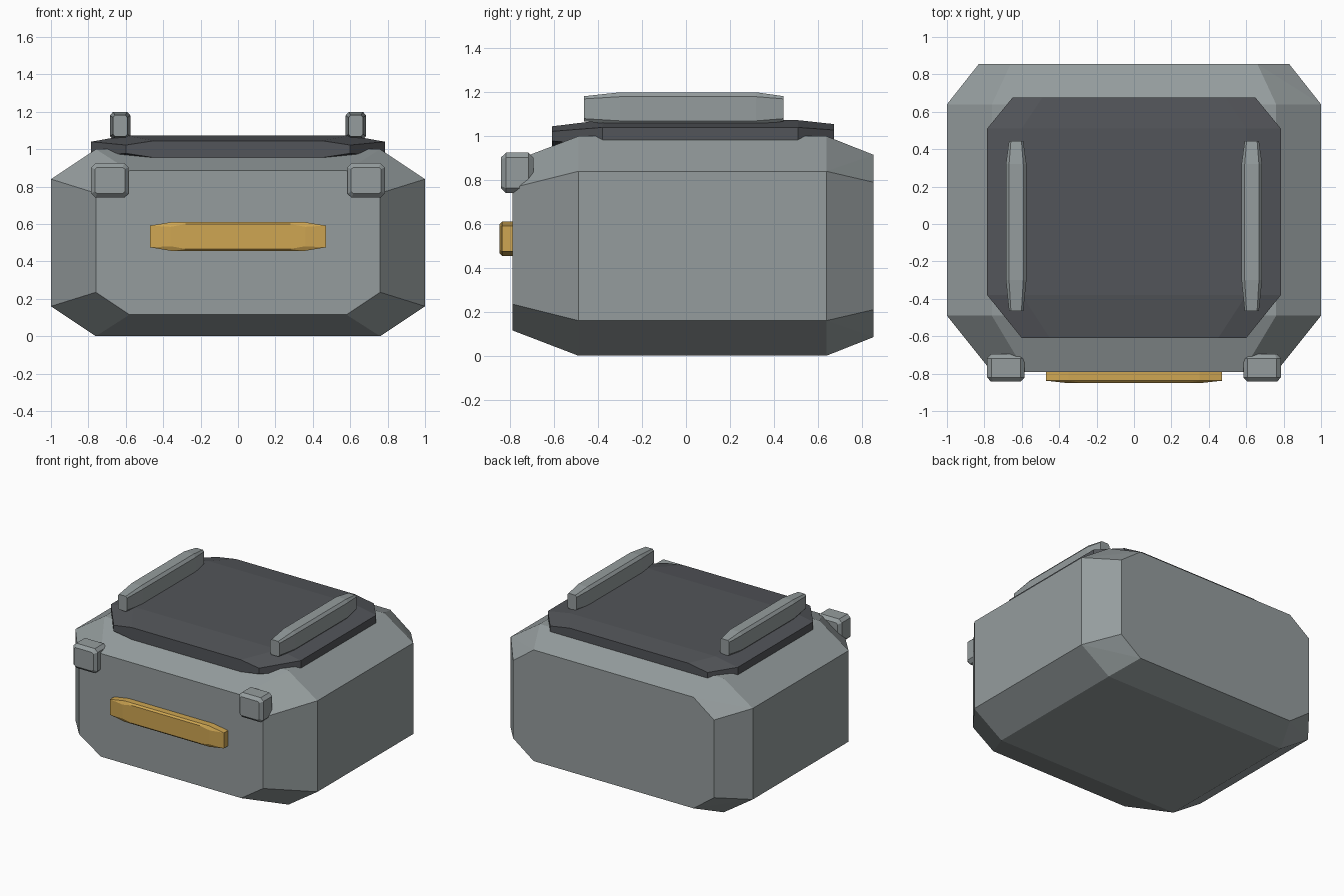
import bpy
import bmesh

cube = bpy.data.objects.get("Cube")
if cube:
    bpy.data.objects.remove(cube, do_unlink=True)


def material(name, color):
    m = bpy.data.materials.new(name)
    m.use_nodes = True
    m.diffuse_color = (*color, 1)
    m.node_tree.nodes["Principled BSDF"].inputs["Base Color"].default_value = (*color, 1)
    return m


GREY = material("body grey", (0.30, 0.335, 0.34))
DARK = material("dark lid grey", (0.085, 0.09, 0.10))
GOLD = material("gold", (0.62, 0.38, 0.085))


def chamfered_block(name, mat, center, x, y, z, front, back=None):
    """Hull of six faces. x and z: (outer, inner) half sizes;
    y: front, inner front, inner back, back; front/back: end face corners (x, z)."""
    cx, cz = center
    y0, y1, y2, y3 = y
    bm = bmesh.new()
    points = []
    for yy in (y1, y2):
        points += [(x[0], yy, z[1]), (x[1], yy, z[0])]
    points += [(px, y0, pz) for px, pz in front]
    points += [(px, y3, pz) for px, pz in back or front]
    for sx in (-1, 1):
        for sz in (-1, 1):
            for px, py, pz in points:
                bm.verts.new((cx + sx * px, py, cz + sz * pz))
    bmesh.ops.convex_hull(bm, input=bm.verts[:])
    # Merge the hull triangles back into flat facets
    bmesh.ops.dissolve_limit(bm, angle_limit=0.03, verts=bm.verts[:], edges=bm.edges[:])
    bmesh.ops.recalc_face_normals(bm, faces=bm.faces[:])
    mesh = bpy.data.meshes.new(name)
    bm.to_mesh(mesh)
    bm.free()
    mesh.materials.append(mat)
    obj = bpy.data.objects.new(name, mesh)
    bpy.context.collection.objects.link(obj)
    return obj


# Main body and lid
chamfered_block("body", GREY, (0, 0.5), (1, 0.76), (-0.79, -0.49, 0.64, 0.855), (0.5, 0.34),
                [(0.76, 0.265), (0.58, 0.385)], [(0.83, 0.29), (0.66, 0.415)])
chamfered_block("lid", DARK, (0, 1.0), (0.785, 0.6), (-0.61, -0.38, 0.51, 0.675), (0.073, 0.04),
                [(0.6, 0.022), (0.45, 0.045)], [(0.65, 0.028), (0.49, 0.055)])

# Front handle
chamfered_block("handle", GOLD, (0, 0.533), (0.47, 0.35), (-0.85, -0.838, -0.75, -0.738),
                (0.078, 0.058), [(0.36, 0.052), (0.28, 0.066)])

# Top rails and front corner blocks
for side, s in (("left", 1), ("right", -1)):
    chamfered_block(side + "_rail", GREY, (s * 0.63, 1.125), (0.055, 0.038),
                    (-0.465, -0.3, 0.32, 0.445), (0.075, 0.055),
                    [(0.038, 0.045), (0.028, 0.057)])
    chamfered_block(side + "_corner_block", GREY, (s * 0.685, 0.833), (0.1, 0.077),
                    (-0.843, -0.82, -0.718, -0.695), (0.092, 0.07),
                    [(0.08, 0.06), (0.068, 0.07)])
